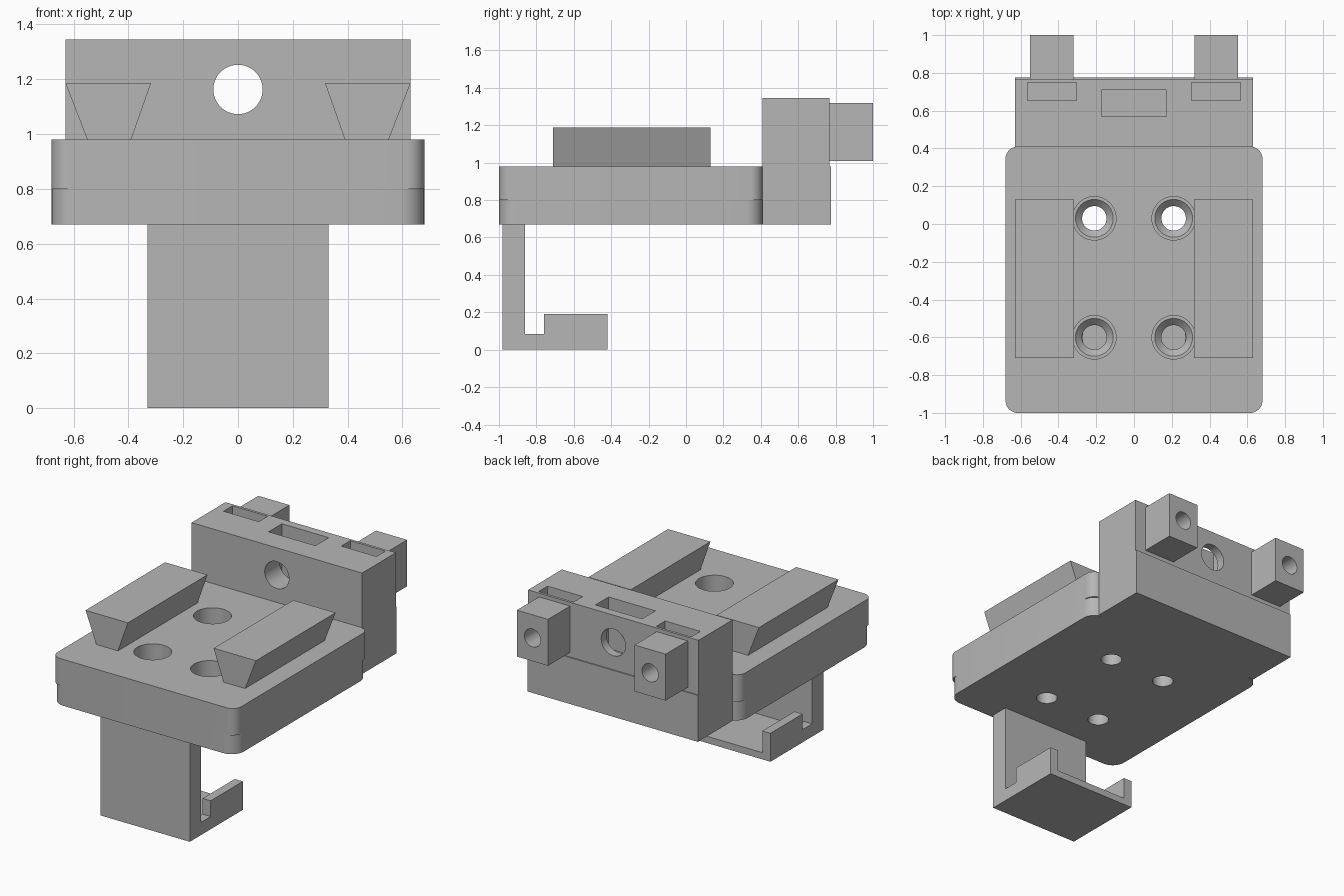
import bpy, bmesh, math
from mathutils import Vector

cube = bpy.data.objects.get("Cube")
if cube:
    bpy.data.objects.remove(cube, do_unlink=True)

grey = bpy.data.materials.new("plain grey")
grey.use_nodes = True
grey.diffuse_color = (0.47, 0.47, 0.47, 1)
grey.node_tree.nodes["Principled BSDF"].inputs["Base Color"].default_value = grey.diffuse_color


def finish(name, bm):
    bmesh.ops.recalc_face_normals(bm, faces=bm.faces)
    mesh = bpy.data.meshes.new(name)
    bm.to_mesh(mesh)
    bm.free()
    mesh.materials.append(grey)
    obj = bpy.data.objects.new(name, mesh)
    bpy.context.collection.objects.link(obj)
    return obj


def prism(name, points, axis, start, end):
    """Extrude a 2D outline along x, y or z."""
    def place(a, b):
        return {"x": (start, a, b), "y": (a, start, b), "z": (a, b, start)}[axis]
    bm = bmesh.new()
    face = bm.faces.new([bm.verts.new(place(a, b)) for a, b in points])
    ext = bmesh.ops.extrude_face_region(bm, geom=[face])["geom"]
    step = Vector([(end - start) * (axis == k) for k in "xyz"])
    bmesh.ops.translate(bm, vec=step, verts=[v for v in ext if isinstance(v, bmesh.types.BMVert)])
    return finish(name, bm)


def box(name, x, y, z):
    return prism(name, [(x[0], y[0]), (x[1], y[0]), (x[1], y[1]), (x[0], y[1])], "z", *z)


def circle(cx, cy, r, n=48):
    return [(cx + r * math.cos(2 * math.pi * i / n), cy + r * math.sin(2 * math.pi * i / n))
            for i in range(n)]


def rounded(half, y0, y1, r, n=10):
    """Outline of a rectangle with round corners."""
    pts = []
    corners = [(half - r, y1 - r), (r - half, y1 - r), (r - half, y0 + r), (half - r, y0 + r)]
    for q, (cx, cy) in enumerate(corners):
        for i in range(n + 1):
            a = (q + i / n) * math.pi / 2
            pts.append((cx + r * math.cos(a), cy + r * math.sin(a)))
    return pts


def cone(x, y, z0, z1, r0, r1):
    bm = bmesh.new()
    bmesh.ops.create_cone(bm, cap_ends=True, segments=48, radius1=r0, radius2=r1, depth=z1 - z0)
    bmesh.ops.translate(bm, vec=(x, y, (z0 + z1) / 2), verts=bm.verts)
    return finish("cutter", bm)


def cut(obj, cutters):
    for c in cutters:
        c.hide_render = True
        mod = obj.modifiers.new("cut", "BOOLEAN")
        mod.operation, mod.solver, mod.object = "DIFFERENCE", "EXACT", c
        with bpy.context.temp_override(object=obj, active_object=obj):
            bpy.ops.object.modifier_apply(modifier=mod.name)
        bpy.data.objects.remove(c, do_unlink=True)


holes = [(x, y) for x in (-0.21, 0.21) for y in (-0.6, 0.03)]

# Two-layer plate: countersunk screw holes below, wide access holes above
lower = prism("lower_plate", rounded(0.68, -1, 0.41, 0.09), "z", 0.67, 0.8)
cut(lower, [prism("cutter", circle(x, y, 0.065), "z", 0.6, 0.9) for x, y in holes])
cut(lower, [cone(x, y, 0.76, 0.81, 0.06, 0.11) for x, y in holes])
upper = prism("upper_plate", rounded(0.68, -1, 0.41, 0.065), "z", 0.8, 0.98)
cut(upper, [prism("cutter", circle(x, y, 0.115), "z", 0.7, 1.1) for x, y in holes])

# Back block: low base and tall wall with bore, nut slots and mounting tabs
box("back_base", (-0.63, 0.63), (0.41, 0.775), (0.67, 0.98))
wall = box("back_wall", (-0.63, 0.63), (0.41, 0.767), (0.98, 1.345))
cut(wall, [prism("cutter", circle(0, 1.163, 0.09), "y", 0.3, 0.9),
           box("cutter", (-0.173, 0.173), (0.57, 0.71), (1.0, 1.5))])

for side, word in ((-1, "right"), (1, "left")):
    cx = side * 0.435
    bolt = circle(cx, 1.165, 0.06)
    cut(wall, [box("cutter", (cx - 0.13, cx + 0.13), (0.655, 0.75), (1.03, 1.5)),
               prism("cutter", bolt, "y", 0.7, 0.9)])
    tab = box(word + "_tab", (cx - 0.115, cx + 0.115), (0.767, 1.0), (1.01, 1.32))
    cut(tab, [prism("cutter", bolt, "y", 0.7, 1.1)])

    # Dovetail rail, wider at the top
    rail = [(0.39, 0.98), (0.55, 0.98), (0.63, 1.187), (0.317, 1.187)]
    prism(word + "_dovetail_rail", [(side * x, z) for x, z in rail], "y", -0.71, 0.13)

    # Side of the hook: low notch, then a raised cheek
    cheek = [(-0.86, 0), (-0.42, 0), (-0.42, 0.19), (-0.76, 0.19), (-0.76, 0.085), (-0.86, 0.085)]
    prism(word + "_hook_cheek", cheek, "x", side * 0.27, side * 0.33)

# Hook hanging from the front edge
box("hook_wall", (-0.33, 0.33), (-0.98, -0.86), (0, 0.67))
box("hook_floor", (-0.27, 0.27), (-0.86, -0.42), (0, 0.045))

# Smooth the round surfaces, keep the edges crisp
for obj in bpy.context.scene.objects:
    obj.select_set(obj.type == "MESH")
bpy.context.view_layer.objects.active = wall
bpy.ops.object.shade_smooth_by_angle(angle=math.radians(30))
